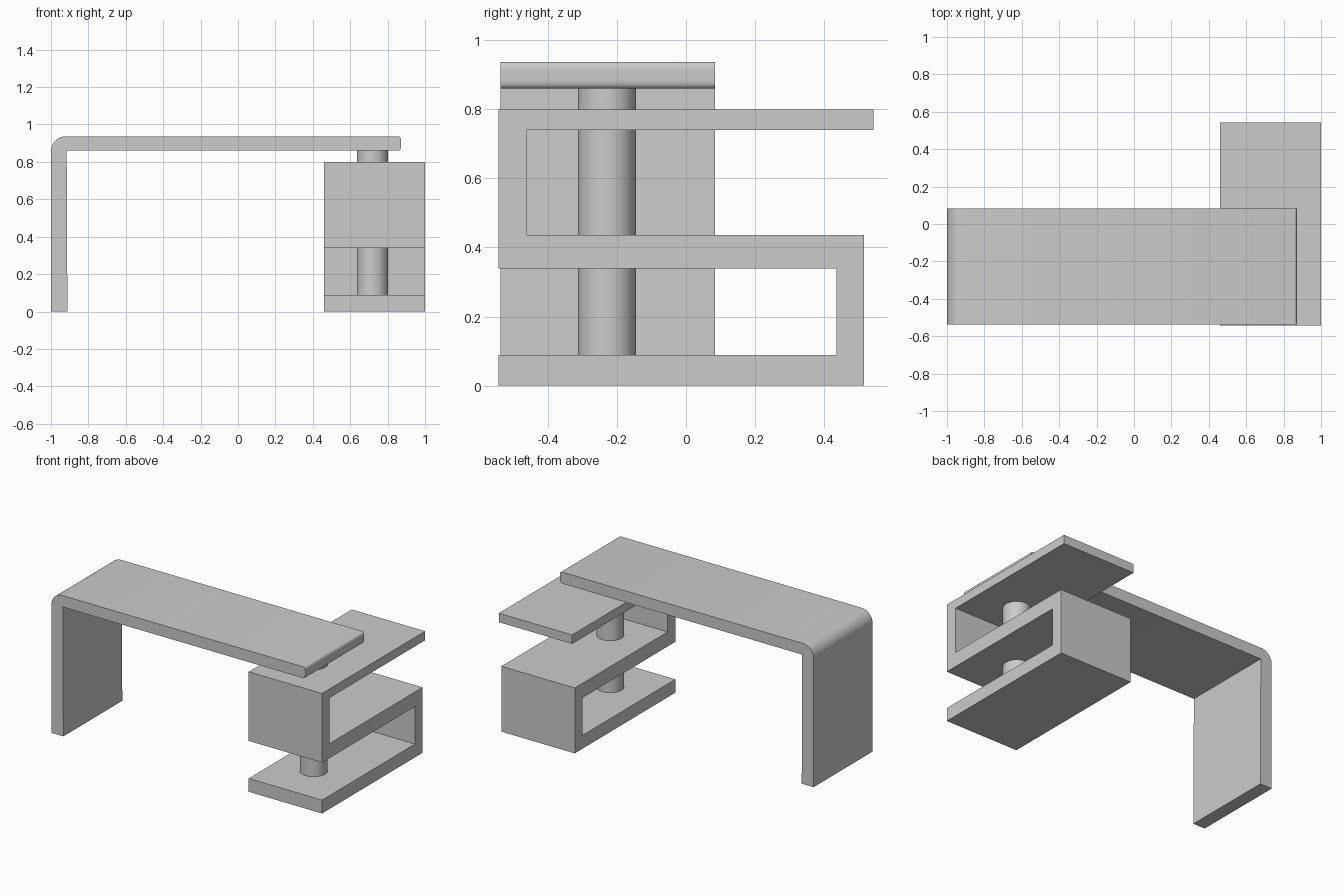
import bpy, bmesh, math
from mathutils import Vector

if "Cube" in bpy.data.objects:
    bpy.data.objects.remove(bpy.data.objects["Cube"])


def finish(name, bm):
    bmesh.ops.recalc_face_normals(bm, faces=bm.faces)
    mesh = bpy.data.meshes.new(name)
    bm.to_mesh(mesh)
    bm.free()
    obj = bpy.data.objects.new(name, mesh)
    bpy.context.collection.objects.link(obj)
    bpy.context.view_layer.objects.active = obj
    for o in bpy.context.selected_objects:
        o.select_set(False)
    obj.select_set(True)
    bpy.ops.object.shade_smooth_by_angle(angle=math.radians(30))
    return obj


def extrude_profile(name, points, offset):
    """Fill a closed profile and extrude it along offset."""
    bm = bmesh.new()
    face = bm.faces.new([bm.verts.new(p) for p in points])
    ext = bmesh.ops.extrude_face_region(bm, geom=[face], use_keep_orig=True)
    moved = [v for v in ext["geom"] if isinstance(v, bmesh.types.BMVert)]
    bmesh.ops.translate(bm, verts=moved, vec=Vector(offset))
    return finish(name, bm)


def arc(cx, cz, rx, rz, start, end, steps):
    angles = [math.radians(start + (end - start) * i / steps) for i in range(steps + 1)]
    return [(cx + rx * math.cos(a), cz + rz * math.sin(a)) for a in angles]


# Desk top bent down into the left leg, with a softened right edge
profile = [(-0.912, 0), (-0.916, 0.861)]
profile += arc(0.858, 0.883, 0.014, 0.022, -90, 0, 5)
profile += arc(0.858, 0.915, 0.014, 0.022, 0, 90, 5)
profile += arc(-0.92, 0.857, 0.08, 0.08, 90, 180, 10)
profile += [(-1, 0)]
extrude_profile("desk_top_and_leg", [(x, -0.537, z) for x, z in profile], (0, 0.621, 0))

# Folded S-shaped shelf stand
fold = [(-0.543, 0), (0.516, 0), (0.516, 0.436), (-0.462, 0.436), (-0.462, 0.74),
        (0.543, 0.74), (0.543, 0.80), (-0.543, 0.80), (-0.543, 0.339),
        (0.435, 0.339), (0.435, 0.089), (-0.543, 0.089)]
extrude_profile("shelf_stand", [(0.459, y, z) for y, z in fold], (0.541, 0, 0))

# Round post running through the shelves up to the desk top
bm = bmesh.new()
bmesh.ops.create_cone(bm, cap_ends=True, segments=48, radius1=0.084, radius2=0.084, depth=0.772)
bmesh.ops.translate(bm, verts=bm.verts, vec=(0.719, -0.229, 0.475))
finish("support_post", bm)
